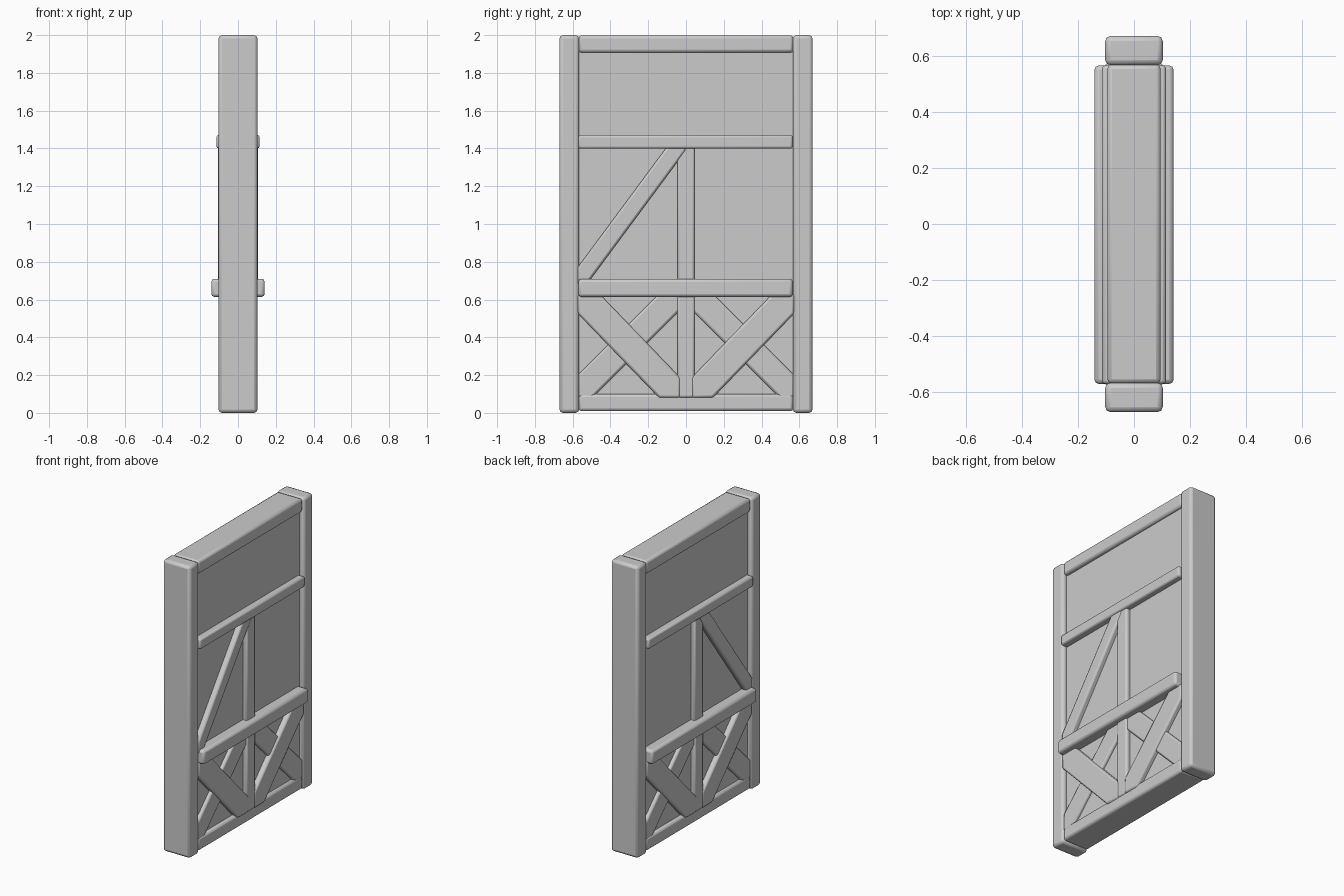
import bpy, bmesh, math
from mathutils import Vector, Matrix

if "Cube" in bpy.data.objects:
    bpy.data.objects.remove(bpy.data.objects["Cube"])

grey = bpy.data.materials.new("plain grey")
grey.use_nodes = True
grey.diffuse_color = (0.6, 0.6, 0.6, 1)
grey.node_tree.nodes["Principled BSDF"].inputs["Base Color"].default_value = (0.6, 0.6, 0.6, 1)


def beam(name, start, end, width, depth, bevel=0.012, clip=None):
    """Beam between two (y, z) points, centred on x; clip is (y0, y1, z0, z1)."""
    a, b = Vector((0, *start)), Vector((0, *end))
    run = b - a
    bm = bmesh.new()
    bmesh.ops.create_cube(bm, size=1)
    turn = Matrix.Rotation(math.atan2(-run.y, run.z), 4, 'X')
    turn = Matrix.Rotation(math.atan2(run.z, run.y), 4, 'X')
    size = Matrix.Diagonal((depth, run.length, width, 1))
    bm.transform(Matrix.Translation((a + b) / 2) @ turn @ size)
    if clip:
        y0, y1, z0, z1 = clip
        for point, normal in (((0, y0, 0), (0, -1, 0)), ((0, y1, 0), (0, 1, 0)),
                              ((0, 0, z0), (0, 0, -1)), ((0, 0, z1), (0, 0, 1))):
            bmesh.ops.bisect_plane(bm, geom=bm.verts[:] + bm.edges[:] + bm.faces[:],
                                   plane_co=point, plane_no=normal, clear_outer=True)
            bmesh.ops.holes_fill(bm, edges=[e for e in bm.edges if e.is_boundary])
    bmesh.ops.recalc_face_normals(bm, faces=bm.faces[:])
    mesh = bpy.data.meshes.new(name)
    bm.to_mesh(mesh)
    bm.free()
    mesh.materials.append(grey)
    obj = bpy.data.objects.new(name, mesh)
    bpy.context.collection.objects.link(obj)
    if bevel:
        mod = obj.modifiers.new("rounded edges", 'BEVEL')
        mod.width, mod.segments = bevel, 2
    bpy.ops.object.select_all(action='DESELECT')
    obj.select_set(True)
    bpy.context.view_layer.objects.active = obj
    bpy.ops.object.shade_smooth_by_angle(angle=math.radians(35))
    return obj


# Infill panel
beam("wall_panel", (-0.6, 1.0), (0.6, 1.0), 1.9, 0.14, bevel=0)

# Outer frame
for side, label in ((-1, "front"), (1, "back")):
    beam(label + "_post", (side * 0.618, 0), (side * 0.618, 2), 0.104, 0.205, 0.018)
beam("bottom_rail", (-0.568, 0.055), (0.568, 0.055), 0.092, 0.19, 0.016)
beam("top_rail", (-0.568, 1.953), (0.568, 1.953), 0.092, 0.19, 0.016)

# Cross rails
beam("middle_rail", (-0.57, 0.662), (0.565, 0.662), 0.096, 0.282, 0.016)
beam("upper_rail", (-0.57, 1.435), (0.565, 1.435), 0.072, 0.228)

# Centre studs
beam("lower_stud", (0, 0.08), (0, 0.64), 0.092, 0.202)
beam("upper_stud", (0, 0.68), (0, 1.42), 0.092, 0.202)

# Slanted brace in the middle field
beam("slanted_brace", (-0.62, 0.63), (0.02, 1.495), 0.092, 0.21,
     clip=(-0.575, 0, 0.68, 1.42))

# Crossed boards in the lower fields, mirrored front to back
for side, label in ((-1, "front"), (1, "back")):
    field = (-0.572, -0.03, 0.08, 0.63) if side < 0 else (0.03, 0.572, 0.08, 0.63)
    beam(label + "_cross_over", (side * -0.1, -0.06), (side * 0.7, 0.77), 0.155, 0.208, clip=field)
    beam(label + "_cross_under", (side * -0.1, 0.775), (side * 0.7, -0.025), 0.14, 0.184, clip=field)
